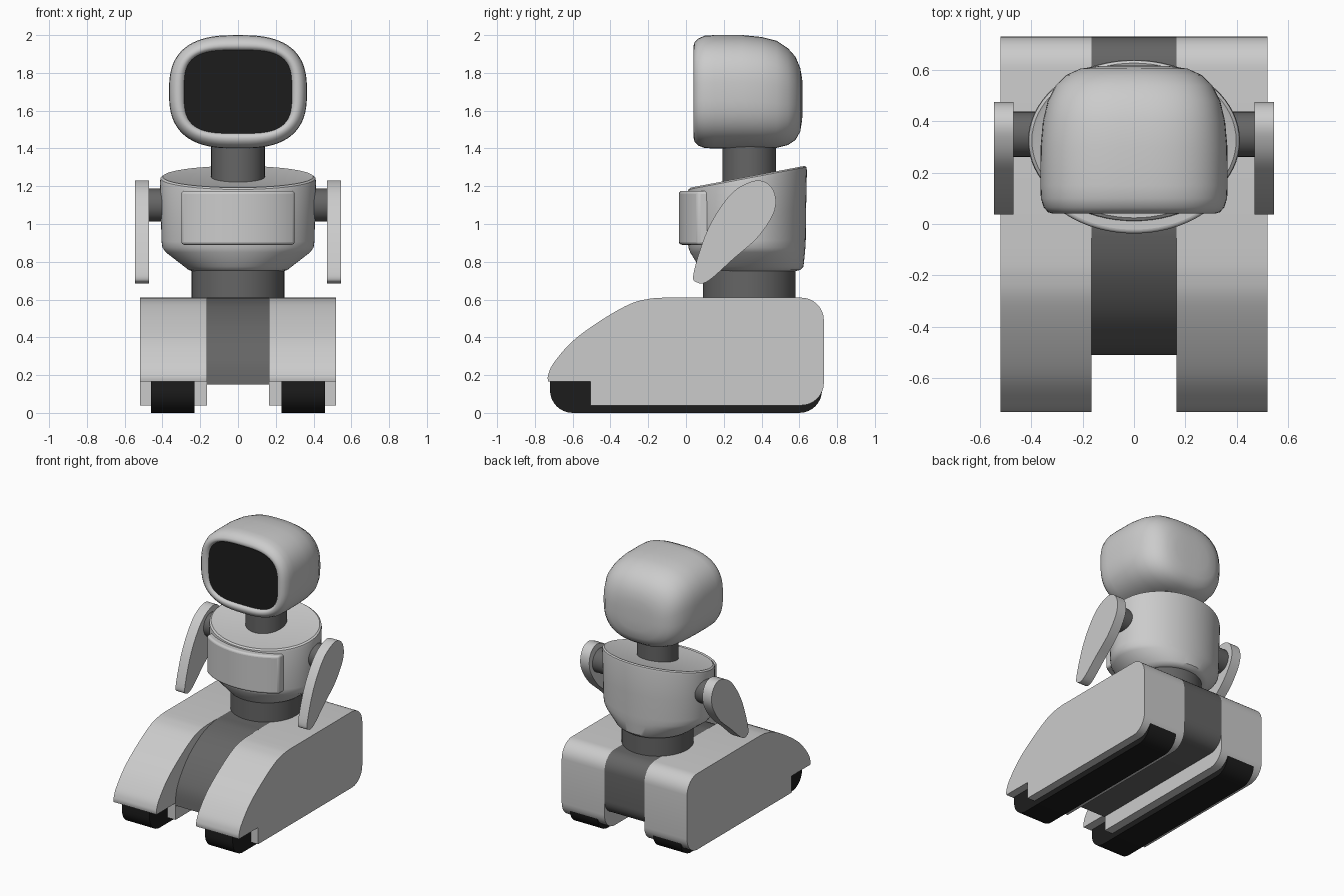
import bpy, bmesh, math
from math import sin, cos, pi
from mathutils import Vector

if "Cube" in bpy.data.objects:
    bpy.data.objects.remove(bpy.data.objects["Cube"])


def material(name, v):
    m = bpy.data.materials.new(name)
    m.diffuse_color = (v, v, v, 1)
    m.use_nodes = True
    m.node_tree.nodes["Principled BSDF"].inputs["Base Color"].default_value = m.diffuse_color
    return m


DARK = material("dark_grey", 0.13)
BLACK = material("black", 0.012)


def finish(name, bm, mat=None, bevel=0, angle=35):
    bmesh.ops.recalc_face_normals(bm, faces=bm.faces)
    me = bpy.data.meshes.new(name)
    bm.to_mesh(me)
    bm.free()
    ob = bpy.data.objects.new(name, me)
    bpy.context.collection.objects.link(ob)
    if mat:
        me.materials.append(mat)
    if bevel:
        b = ob.modifiers.new("bevel", "BEVEL")
        b.width, b.segments, b.limit_method = bevel, 4, "ANGLE"
    bpy.ops.object.select_all(action="DESELECT")
    ob.select_set(True)
    bpy.context.view_layer.objects.active = ob
    bpy.ops.object.shade_smooth_by_angle(angle=math.radians(angle))
    return ob


def loft(name, rings, mat=None, start=True, end=True, **kw):
    bm = bmesh.new()
    loops = [[bm.verts.new(p) for p in r] for r in rings]
    n = len(loops[0])
    for a, b in zip(loops, loops[1:]):
        for i in range(n):
            bm.faces.new((a[i], a[(i + 1) % n], b[(i + 1) % n], b[i]))
    if start:
        bm.faces.new(loops[0])
    if end:
        bm.faces.new(loops[-1])
    return finish(name, bm, mat, **kw)


def slab(name, outline, x0, x1, mat=None, **kw):
    """Extrude a (y, z) outline along x."""
    return loft(name, [[(x, y, z) for y, z in outline] for x in (x0, x1)], mat, **kw)


def curve(pts, closed=False, steps=6):
    """Catmull-Rom curve through the points."""
    P = [Vector(p) for p in pts]
    n = len(P)
    at = (lambda i: P[i % n]) if closed else (lambda i: P[max(0, min(n - 1, i))])
    out = []
    for i in range(n if closed else n - 1):
        a, b, c, d = (at(i + k) for k in (-1, 0, 1, 2))
        for s in range(steps):
            t = s / steps
            out.append(0.5 * (2 * b + (c - a) * t + (2 * a - 5 * b + 4 * c - d) * t * t
                              + (3 * b - a - 3 * c + d) * t ** 3))
    return out if closed else out + [P[-1]]


def corner(cy, cz, r, a0, a1, n=8):
    return [(cy + r * cos(math.radians(a0 + (a1 - a0) * i / n)),
             cz + r * sin(math.radians(a0 + (a1 - a0) * i / n))) for i in range(n + 1)]


def cylinder(name, r, axis, c, a, b, mat, n=48):
    def pt(t, h):
        u, v = r * cos(t), r * sin(t)
        return (c[0] + u, c[1] + v, h) if axis == "z" else (h, c[0] + u, c[1] + v)
    return loft(name, [[pt(2 * pi * i / n, h) for i in range(n)] for h in (a, b)], mat)


def superellipse(y, rx, cz, rz, p, n=72):
    f = lambda v: math.copysign(abs(v) ** (2 / p), v)
    return [(rx * f(cos(2 * pi * i / n)), y, cz + rz * f(sin(2 * pi * i / n))) for i in range(n)]


# Profiles shared by the left and right sides
cover = (curve([(-.73, .165), (-.73, .2), (-.70, .265), (-.6, .38), (-.45, .49),
                (-.3, .575), (-.2, .603), (-.12, .61)])
         + corner(.61, .49, .12, 90, 0) + corner(.61, .16, .12, 0, -90)
         + [(-.505, .04), (-.505, .165)])
tread = ([(-.72, .18)] + corner(-.60, .12, .12, 180, 270)
         + corner(.60, .12, .12, -90, 0) + [(.72, .18)])
arm = curve([(.04, .74), (.115, .97), (.23, 1.15), (.34, 1.222), (.42, 1.222), (.47, 1.16),
             (.465, 1.06), (.38, .93), (.25, .815), (.12, .70), (.06, .69)], True)

for side, s in (("left", -1), ("right", 1)):
    # Track covers, treads, arms and shoulder joints
    slab(side + "_track_cover", cover, s * .165, s * .52)
    slab(side + "_tread", tread, s * .23, s * .46, BLACK)
    slab(side + "_arm", arm, s * .47, s * .545)
    cylinder(side + "_shoulder", .088, "x", (.35, 1.1), s * .36, s * .475, DARK, 32)

# Recessed centre body between the covers
centre = (curve([(-.51, .15), (-.48, .29), (-.36, .45), (-.2, .56), (-.05, .605), (.05, .61)])
          + corner(.61, .49, .12, 90, 0) + corner(.61, .27, .12, 0, -90))
slab("centre_body", centre, -.166, .166, DARK)

# Waist and neck
cylinder("waist", .245, "z", (0, .335), .58, .78, DARK)
cylinder("neck", .142, "z", (0, .335), 1.18, 1.45, DARK)

# Torso with slanted top: z, half width, front y, back y, slant
rings = []
for z, rx, f, b, k in [(.75, .24, .1, .58, 0), (.757, .262, .085, .605, 0), (.775, .285, .068, .622, 0),
                       (.85, .382, .022, .63, 0), (.875, .4, .013, .632, 0), (.91, .405, .01, .634, .02),
                       (1.05, .408, .01, .636, .1), (1.225, .413, .01, .64, .19),
                       (1.242, .41, .013, .637, .19), (1.25, .398, .024, .627, .19),
                       (1.247, .385, .036, .615, .19)]:
    ring = []
    for i in range(72):
        t = 2 * pi * i / 72
        y = (f + b) / 2 + (b - f) / 2 * sin(t)
        ring.append((rx * cos(t), y, z + k * (y - .325)))
    rings.append(ring)
loft("torso", rings)

# Curved chest plate
xs = [-.3 + .6 * i / 24 for i in range(25)]
front = [(x, .32 - .31 * math.sqrt(1 - (x / .41) ** 2)) for x in xs]
plan = [(x, y - .047) for x, y in front] + [(x, y + .06) for x, y in reversed(front)]
loft("chest_plate", [[(x, y, z) for x, y in plan] for z in (.89, 1.175)], bevel=.03)

# Head shell: y, half width, bottom z, top z, squareness
shell = [(.062, .285, 1.48, 1.92, 3.4), (.046, .297, 1.471, 1.929, 3.2), (.04, .315, 1.455, 1.945, 3),
         (.046, .335, 1.435, 1.962, 2.8), (.065, .352, 1.415, 1.982, 2.75), (.1, .363, 1.402, 1.997, 2.7),
         (.15, .365, 1.4, 2, 2.7), (.3, .364, 1.4, 2, 2.7), (.4, .355, 1.4, 1.99, 2.7),
         (.48, .336, 1.403, 1.97, 2.7), (.54, .305, 1.418, 1.93, 2.7), (.58, .265, 1.445, 1.885, 2.6),
         (.605, .21, 1.49, 1.825, 2.5), (.615, .14, 1.55, 1.77, 2.4), (.618, .06, 1.62, 1.71, 2.2)]
loft("head", [superellipse(y, rx, (a + b) / 2, (b - a) / 2, p) for y, rx, a, b, p in shell],
     start=False, angle=60)

# Face screen
loft("face_screen", [superellipse(y, .286, 1.7, .221, 3.4) for y in (.06, .08)], BLACK)
